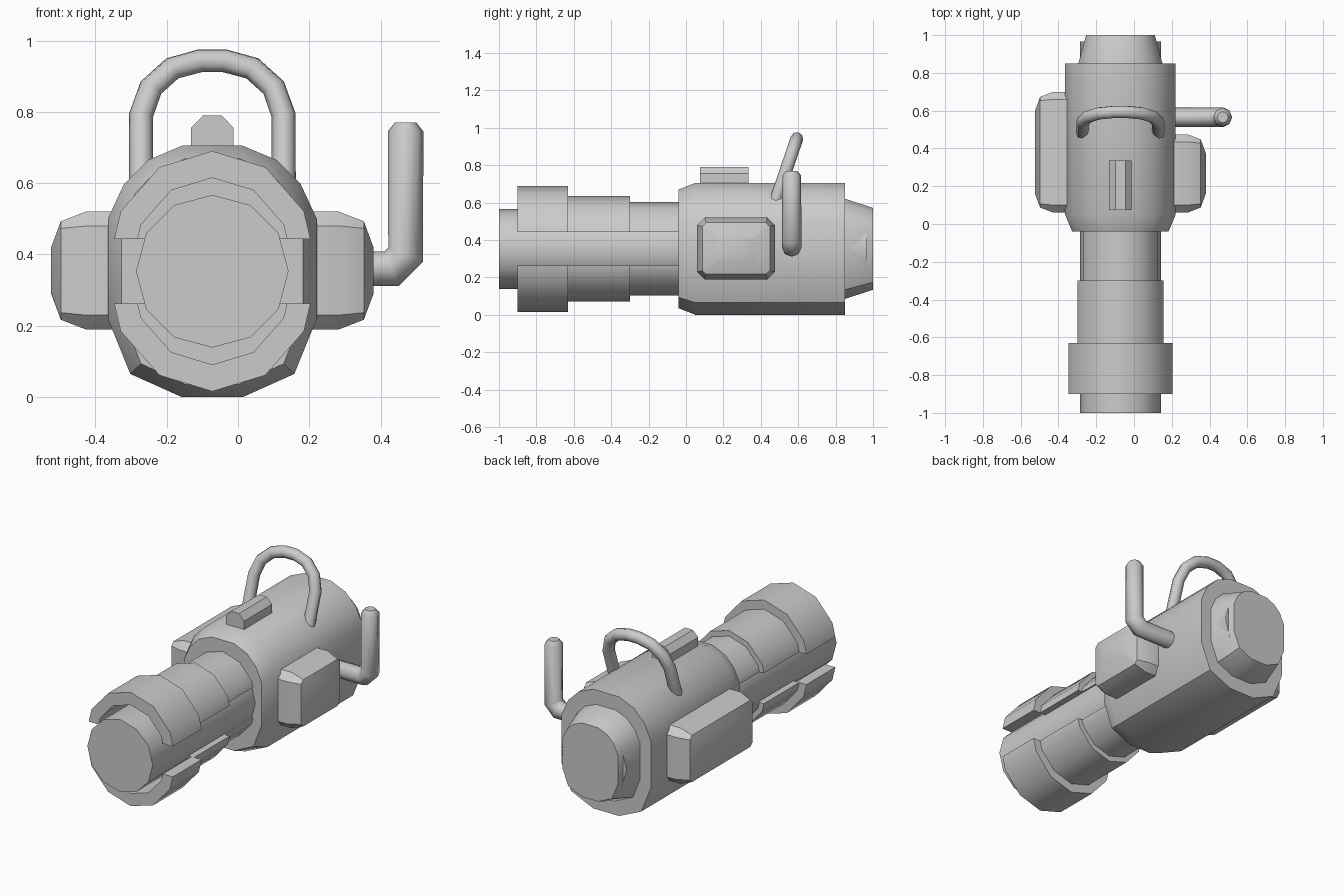
import bpy, bmesh, math

if "Cube" in bpy.data.objects:
    bpy.data.objects.remove(bpy.data.objects["Cube"])

CX, CZ = -0.072, 0.353          # long axis of the model


def finish(obj, angle):
    bpy.ops.object.select_all(action='DESELECT')
    obj.select_set(True)
    bpy.context.view_layer.objects.active = obj
    bpy.ops.object.shade_smooth_by_angle(angle=math.radians(angle))


def loft(name, rings, angle=35):
    """Skin a list of equal-length 3D rings and cap both ends."""
    bm = bmesh.new()
    vs = [[bm.verts.new(p) for p in ring] for ring in rings]
    n = len(rings[0])
    for a, b in zip(vs, vs[1:]):
        for i in range(n):
            j = (i + 1) % n
            bm.faces.new((a[i], a[j], b[j], b[i]))
    bm.faces.new(vs[0][::-1])
    bm.faces.new(vs[-1])
    bmesh.ops.recalc_face_normals(bm, faces=bm.faces)
    me = bpy.data.meshes.new(name)
    bm.to_mesh(me)
    bm.free()
    obj = bpy.data.objects.new(name, me)
    bpy.context.collection.objects.link(obj)
    finish(obj, angle)
    return obj


def section(profile, y, sx=1, sz=1):
    """Place an axis-relative (x, z) profile at depth y."""
    return [(CX + x * sx, y, CZ + z * sz) for x, z in profile]


def tube(name, pts, radius, res, radii=None):
    cu = bpy.data.curves.new(name, 'CURVE')
    cu.dimensions = '3D'
    cu.bevel_depth, cu.bevel_resolution, cu.use_fill_caps = radius, res, True
    sp = cu.splines.new('POLY')
    sp.points.add(len(pts) - 1)
    for i, p in enumerate(pts):
        sp.points[i].co = (*p, 1)
        sp.points[i].radius = radii[i] if radii else 1
    obj = bpy.data.objects.new(name, cu)
    bpy.context.collection.objects.link(obj)
    bpy.ops.object.select_all(action='DESELECT')
    obj.select_set(True)
    bpy.context.view_layer.objects.active = obj
    bpy.ops.object.convert(target='MESH')
    finish(bpy.context.object, 50)


# main body and tapered rear plug share one faceted profile
half = [(0.085, 0), (0.23, 0.065), (0.293, 0.22), (0.293, 0.5),
        (0.248, 0.597), (0.18, 0.665), (0.085, 0.705)]
half = [(x, z - CZ) for x, z in half]
hull = half + [(-x, z) for x, z in reversed(half)]
loft("body", [section(hull, -0.04, 0.87, 0.9), section(hull, 0.05), section(hull, 0.85)])
loft("rear_plug", [section(hull, 0.8, 0.76, 0.76), section(hull, 0.85, 0.76, 0.76),
                   section(hull, 1.0, 0.62, 0.62)])

# core barrel runs right through and pokes out of the rear plug sides
circle = [(0.214 * math.cos(i * math.pi / 6), 0.214 * math.sin(i * math.pi / 6)) for i in range(12)]
loft("core_barrel", [section(circle, -1.0), section(circle, 0.965)])


# split barrel shells, upper and lower
def arc(r, gap=0.09, sx=0.88):
    end = sx * r * (1 - 0.268 * gap / r)
    mid = [(sx * r * math.cos(a), r * math.sin(a)) for a in
           (math.radians(d) for d in (30, 60, 90, 120, 150))]
    return [(end, gap)] + mid + [(-end, gap)]


for tag, r_out, r_in, y0, y1 in (("front", 0.337, 0.262, -0.90, -0.63),
                                 ("middle", 0.283, 0.19, -0.63, -0.30),
                                 ("rear", 0.25, 0.19, -0.30, 0.0)):
    shell = arc(r_out) + arc(r_in)[::-1]
    for side, s in (("upper", 1), ("lower", -1)):
        loft(f"{tag}_shell_{side}", [section(shell, y0, 1, s), section(shell, y1, 1, s)])


# side pods with rounded outer faces
def pod(name, side, y0, y1, z0=0.19, z1=0.52):
    def ring(out, inset, c=0.04):
        a, b, d, e = y0 + inset, y1 - inset, z0 + inset, z1 - inset
        x = CX + side * (0.27 + out)
        return [(x, *p) for p in ((a + c, d), (b - c, d), (b, d + c), (b, e - c),
                                  (b - c, e), (a + c, e), (a, e - c), (a, d + c))]
    loft(name, [ring(0, 0), ring(0.085, 0), ring(0.155, 0.027, 0.02), ring(0.182, 0.1, 0.015)], 32)


pod("right_pod", 1, 0.06, 0.475)
pod("left_pod", -1, 0.06, 0.70)

# top sight rail
rail = [(-0.06, 0.32), (0.06, 0.32), (0.06, 0.402), (0.026, 0.437), (-0.026, 0.437), (-0.06, 0.402)]
loft("sight_rail", [section(rail, 0.075), section(rail, 0.335)], 20)

# carrying handle, leaning back
path = [(0.2, 0.61), (0.2, 0.79), (0.172, 0.868), (0.112, 0.922), (0.035, 0.943)]
path += [(-x, z) for x, z in reversed(path)]
tube("carry_handle", [(CX + x, 0.483 + 0.34 * (z - 0.62), z) for x, z in path], 0.034, 2)

# side grip with elbow
tube("side_grip",
     [(0.15, 0.565, 0.36), (0.43, 0.565, 0.36), (0.47, 0.565, 0.40), (0.47, 0.565, 0.745), (0.47, 0.565, 0.77)],
     0.05, 2, [1, 1.05, 1.05, 1, 0.6])
